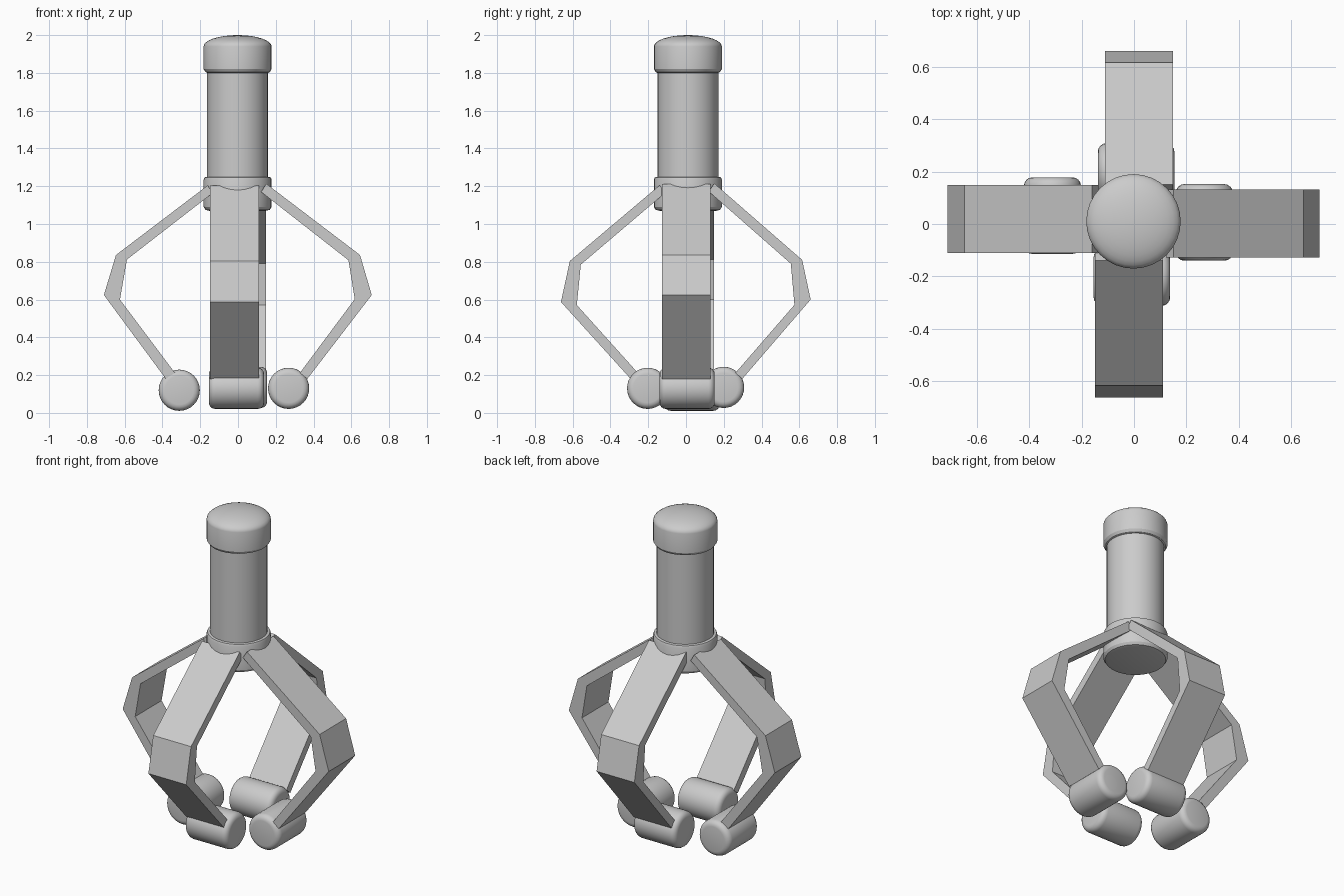
import bpy, bmesh, math
from mathutils import Matrix, Vector

if "Cube" in bpy.data.objects:
    bpy.data.objects.remove(bpy.data.objects["Cube"])


def finish(name, bm, angle=30):
    bmesh.ops.recalc_face_normals(bm, faces=bm.faces)
    me = bpy.data.meshes.new(name)
    bm.to_mesh(me)
    bm.free()
    ob = bpy.data.objects.new(name, me)
    bpy.context.collection.objects.link(ob)
    bpy.ops.object.select_all(action='DESELECT')
    bpy.context.view_layer.objects.active = ob
    ob.select_set(True)
    bpy.ops.object.shade_smooth_by_angle(angle=math.radians(angle))
    return ob


def lathe(name, profile, matrix, n=32):
    """Closed solid of revolution about local z from (radius, z) points."""
    bm = bmesh.new()
    rings = [[bm.verts.new((r * math.cos(2 * math.pi * i / n),
                            r * math.sin(2 * math.pi * i / n), z)) for i in range(n)]
             for r, z in profile]
    for a, b in zip(rings, rings[1:]):
        for i in range(n):
            bm.faces.new((a[i], a[(i + 1) % n], b[(i + 1) % n], b[i]))
    bm.faces.new(rings[0])
    bm.faces.new(rings[-1])
    bm.transform(matrix)
    return finish(name, bm)


def arm(name, outer, inner, side, width, rot):
    """Bent bar: outline in the radial/z plane, extruded sideways."""
    bm = bmesh.new()
    rows = [[bm.verts.new((r, s, z)) for r, z in outer + inner[::-1]]
            for s in (side - width / 2, side + width / 2)]
    n, k = len(rows[0]), len(outer)
    for i in range(n):
        j = (i + 1) % n
        bm.faces.new((rows[0][i], rows[0][j], rows[1][j], rows[1][i]))
    for row in rows:
        for i in range(k - 1):
            bm.faces.new((row[i], row[i + 1], row[n - 2 - i], row[n - 1 - i]))
    bm.transform(rot)
    return finish(name, bm, 5)


# Handle: shaft, domed end cap and lower collar
place = Matrix.Translation((-0.002, 0.01, 0))
lathe("shaft", [(0.161, 1.2), (0.161, 1.85)], place)
dome = [(0.18 * math.sin(a), 1.94 + 0.06 * math.cos(a))
        for a in [math.radians(90 - 86 * i / 8) for i in range(9)]]
lathe("end_cap", [(0.161, 1.80), (0.17, 1.804), (0.18, 1.82)] + dome, place)
lathe("collar", [(0.15, 1.07), (0.17, 1.075), (0.18, 1.09), (0.18, 1.235),
                 (0.175, 1.247), (0.16, 1.25)], place)

# Arms: name, heading, outer and inner outline (radius, z), sideways offset,
# then roller centre radius, z and sideways offset
arms = [
    ("right", 0, [(0.15, 1.213), (0.646, 0.836), (0.708, 0.624), (0.367, 0.18)],
     [(0.122, 1.17), (0.585, 0.808), (0.618, 0.602), (0.328, 0.212)],
     0.002, 0.268, 0.13, 0.006),
    ("back", 90, [(0.15, 1.215), (0.615, 0.81), (0.66, 0.60), (0.298, 0.18)],
     [(0.12, 1.172), (0.555, 0.79), (0.574, 0.572), (0.262, 0.212)],
     -0.019, 0.199, 0.135, -0.008),
    ("left", 180, [(0.16, 1.205), (0.646, 0.836), (0.71, 0.624), (0.382, 0.18)],
     [(0.135, 1.163), (0.588, 0.812), (0.625, 0.60), (0.334, 0.212)],
     -0.019, 0.311, 0.12, -0.032),
    ("front", 270, [(0.14, 1.205), (0.615, 0.804), (0.662, 0.587), (0.293, 0.18)],
     [(0.11, 1.165), (0.557, 0.785), (0.578, 0.571), (0.255, 0.212)],
     -0.019, 0.203, 0.13, -0.008),
]

# Roller half-profile with rounded rims
R, H, B = 0.109, 0.146, 0.033
rim = [(R - B + B * math.cos(a), H - B + B * math.sin(a))
       for a in [math.radians(22.5 * i) for i in range(5)]]
roller = [(r, -z) for r, z in rim[::-1]] + rim

for name, heading, outer, inner, side, rc, zc, rs in arms:
    rot = Matrix.Rotation(math.radians(heading), 4, 'Z')
    arm(name + "_arm", outer, inner, side, 0.258, rot)
    lathe(name + "_roller", roller,
          rot @ Matrix.Translation((rc, rs, zc)) @ Matrix.Rotation(math.pi / 2, 4, 'X'))
